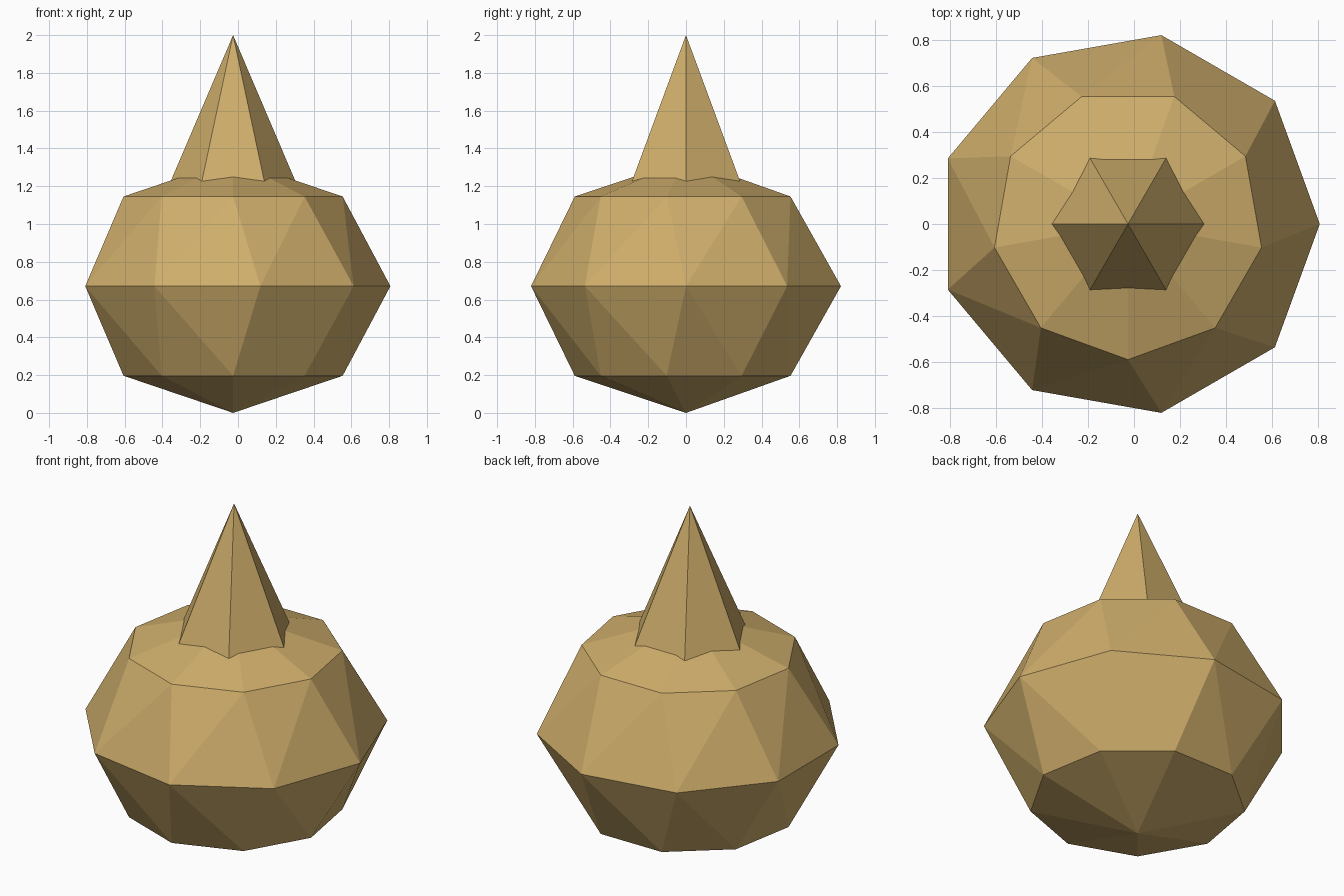
import bpy, bmesh
from math import sin, cos, radians
from mathutils import Vector

if "Cube" in bpy.data.objects:
    bpy.data.objects.remove(bpy.data.objects["Cube"])

CENTRE = Vector((-0.026, 0, 0))   # shared vertical axis
RADIUS, HALF_HEIGHT = 0.833, 0.671

tan = bpy.data.materials.new("tan")
tan.use_nodes = True
tan.diffuse_color = (0.62, 0.42, 0.147, 1)
tan.node_tree.nodes["Principled BSDF"].inputs["Base Color"].default_value = tan.diffuse_color


def ring(radius, z, sides, turn=0):
    angles = [radians(turn + 360 * i / sides) for i in range(sides)]
    return [CENTRE + Vector((radius * cos(a), radius * sin(a), z)) for a in angles]


def faceted_solid(name, points):
    """Closed, flat-shaded convex solid around the points."""
    bm = bmesh.new()
    for p in points:
        bm.verts.new(p)
    bmesh.ops.convex_hull(bm, input=bm.verts[:])
    bmesh.ops.recalc_face_normals(bm, faces=bm.faces[:])
    mesh = bpy.data.meshes.new(name)
    bm.to_mesh(mesh)
    bm.free()
    mesh.materials.append(tan)
    obj = bpy.data.objects.new(name, mesh)
    bpy.context.collection.objects.link(obj)
    return obj


# Nine-sided squashed ball, its upper and lower rings turned against the equator
body = ring(RADIUS, HALF_HEIGHT, 9)
for side in (-1, 1):
    tilt = side * radians(45)
    body += ring(RADIUS * cos(tilt), HALF_HEIGHT * (1 + sin(tilt)), 9, -10)
    body.append(CENTRE + Vector((0, 0, HALF_HEIGHT * (1 + side))))
faceted_solid("round_body", body)

# Six-sided spike sunk into the top of the body
faceted_solid("top_spike", ring(0.427, 1.0, 6) + [CENTRE + Vector((0, 0, 2))])
